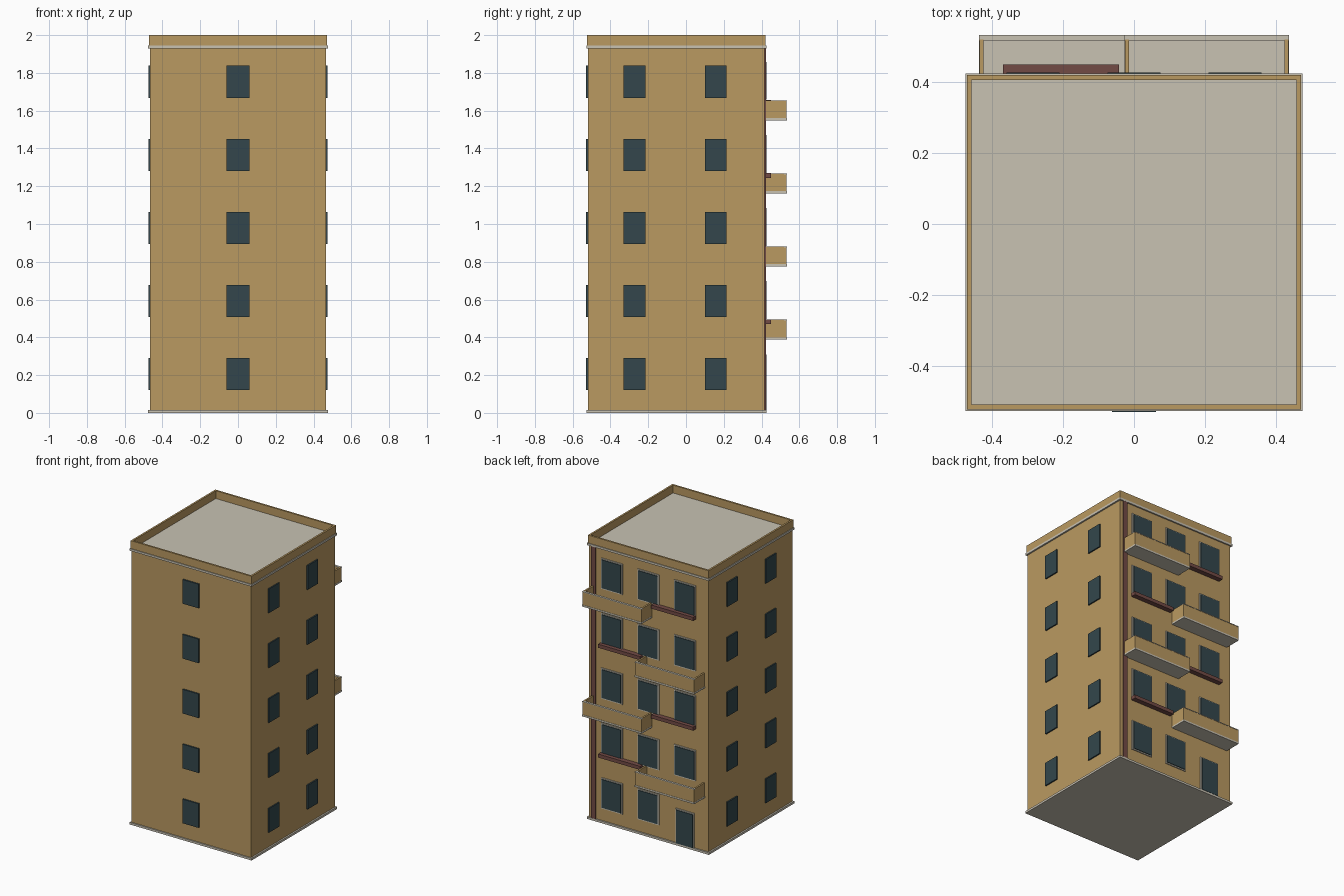
import bpy, bmesh

if "Cube" in bpy.data.objects:
    bpy.data.objects.remove(bpy.data.objects["Cube"])


def material(name, rgb):
    m = bpy.data.materials.new(name)
    m.diffuse_color = (*rgb, 1)
    m.use_nodes = True
    m.node_tree.nodes["Principled BSDF"].inputs["Base Color"].default_value = m.diffuse_color
    return m


OCHRE = material("ochre_wall", (0.49, 0.32, 0.12))
STONE = material("pale_stone", (0.58, 0.54, 0.45))
GLASS = material("dark_glass", (0.033, 0.062, 0.072))
RED = material("red_brown", (0.17, 0.07, 0.06))


def boxes(name, mat, items):
    """One object from boxes given as (x0, x1, y0, y1, z0, z1)."""
    bm = bmesh.new()
    for x0, x1, y0, y1, z0, z1 in items:
        vs = bmesh.ops.create_cube(bm, size=1)["verts"]
        for v in vs:
            v.co.x = x1 if v.co.x > 0 else x0
            v.co.y = y1 if v.co.y > 0 else y0
            v.co.z = z1 if v.co.z > 0 else z0
    me = bpy.data.meshes.new(name)
    bm.to_mesh(me)
    bm.free()
    me.materials.append(mat)
    ob = bpy.data.objects.new(name, me)
    bpy.context.collection.objects.link(ob)
    return ob


def ring(x, y0, y1, t, z0, z1):
    """Four walls around a rectangle, without overlaps."""
    return [(-x, x, y0, y0 + t, z0, z1), (-x, x, y1 - t, y1, z0, z1),
            (-x, -x + t, y0 + t, y1 - t, z0, z1), (x - t, x, y0 + t, y1 - t, z0, z1)]


W, FRONT, BACK = 0.465, -0.52, 0.415
PITCH = 0.387
floors = [i * PITCH for i in range(5)]

# Main block, base and roof slabs, parapet
boxes("wall_block", OCHRE, [(-W, W, FRONT, BACK, 0.015, 1.93)])
boxes("base_slab", STONE, [(-0.476, 0.476, -0.528, 0.425, 0, 0.015)])
boxes("roof_slab", STONE, [(-0.476, 0.476, -0.528, 0.425, 1.93, 1.945)])
boxes("parapet", OCHRE, ring(0.471, -0.523, 0.42, 0.013, 1.945, 2.0))

# Front and side windows
boxes("front_windows", GLASS,
      [(-0.062, 0.062, -0.53, FRONT, 0.12 + f, 0.29 + f) for f in floors])
side = []
for f in floors:
    for y0 in (-0.33, 0.10):
        for x0, x1 in ((-0.474, -W), (W, 0.474)):
            side.append((x0, x1, y0, y0 + 0.115, 0.12 + f, 0.29 + f))
boxes("side_windows", GLASS, side)

# Back windows with frames, and the entrance door at ground level
openings = [(x - 0.075, x + 0.075, 0.11 + f, 0.31 + f)
            for f in floors for x in (-0.285, 0, 0.285) if f > 0 or x >= 0]
openings.append((-0.35, -0.22, 0.015, 0.25))
E = 0.008
boxes("back_frames", STONE,
      [(a - E, b + E, BACK, 0.422, max(c - E, 0.015), d + E) for a, b, c, d in openings])
boxes("back_windows", GLASS, [(a, b, 0.4221, 0.427, c, d) for a, b, c, d in openings])

# Balconies alternate sides, with a flower ledge on the other side
slabs, walls, caps, ledges = [], [], [], []
for i in range(4):
    s = 1 if i % 2 else -1
    z = 0.388 + i * PITCH

    def span(a, b):
        return (min(s * a, s * b), max(s * a, s * b))

    Y, T, top = 0.532, 0.012, z + 0.106
    slabs.append((*span(-0.027, 0.437), BACK, 0.534, z, z + 0.012))
    walls.append((*span(-0.026, 0.436), Y - T, Y, z + 0.012, top - 0.005))
    walls.append((*span(-0.026, -0.014), BACK, Y - T, z + 0.012, top))
    walls.append((*span(0.424, 0.436), BACK, Y - T, z + 0.012, top))
    caps.append((*span(-0.027, 0.437), Y - T - 0.002, 0.534, top - 0.005, top))
    ledges.append((*span(-0.37, -0.043), BACK, 0.45, z + 0.082, z + 0.107))
boxes("balcony_slabs", STONE, slabs)
boxes("balcony_walls", OCHRE, walls)
boxes("balcony_caps", STONE, caps)
boxes("back_ledges", RED, ledges)

# Drain pipe near the back corner
boxes("drain_pipe", RED, [(0.41, 0.443, BACK, 0.424, 0.015, 1.93)])
